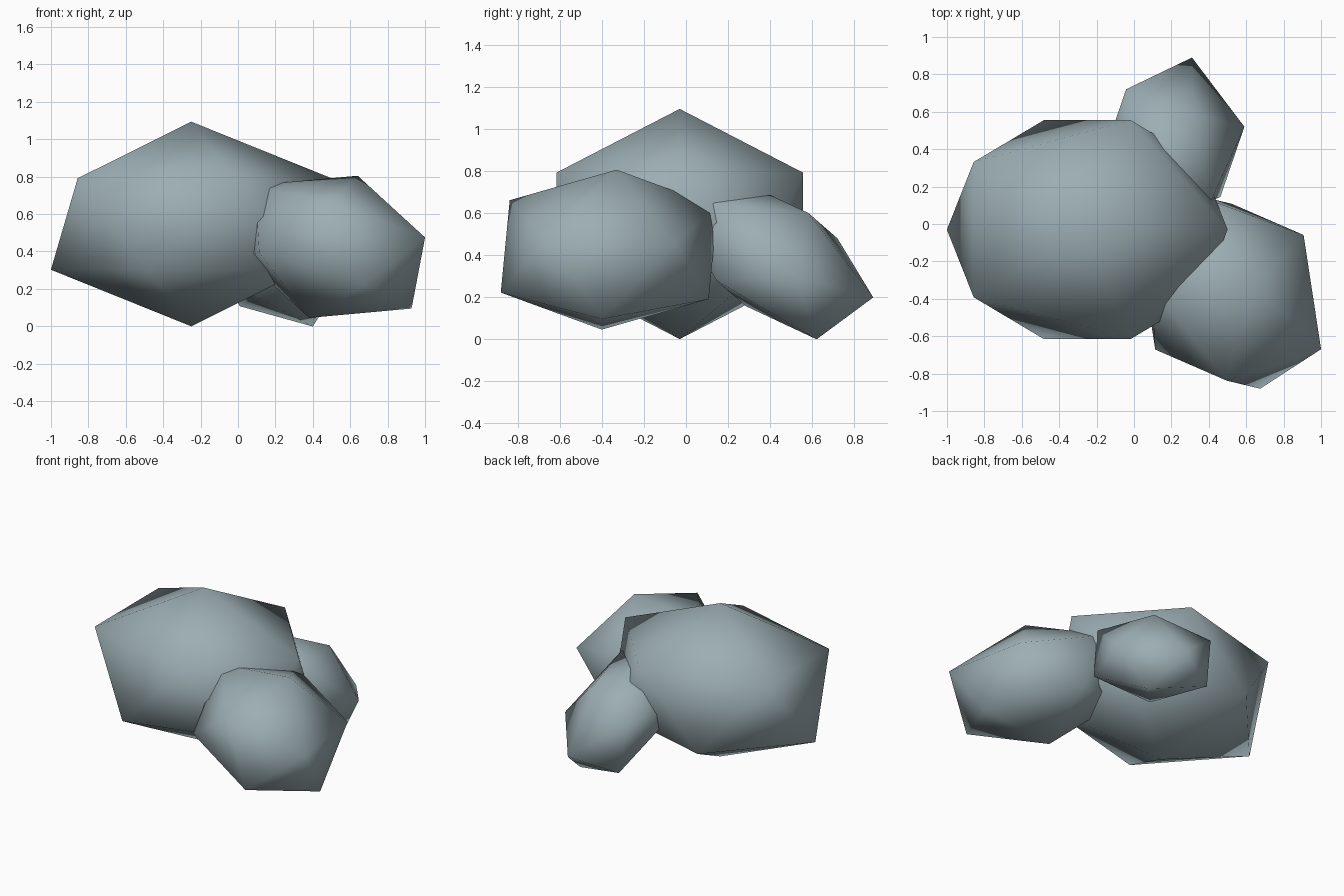
import bpy
import bmesh
from mathutils import Matrix, Vector

cube = bpy.data.objects.get("Cube")
if cube:
    bpy.data.objects.remove(cube, do_unlink=True)

# Single blue-grey stone colour
stone = bpy.data.materials.new("blue_grey_stone")
stone.use_nodes = True
colour = (0.33, 0.42, 0.45, 1.0)
stone.diffuse_color = colour
bsdf = stone.node_tree.nodes["Principled BSDF"]
bsdf.inputs["Base Color"].default_value = colour
bsdf.inputs["Roughness"].default_value = 0.9


def boulder(name, centre, axis_x, axis_y, axis_z):
    """Smooth-shaded 20-sided rock, stretched along three half-axes."""
    shape = Matrix((axis_x, axis_y, axis_z)).transposed().to_4x4()
    bm = bmesh.new()
    bmesh.ops.create_icosphere(bm, subdivisions=1, radius=1.0)
    bm.transform(shape)
    bmesh.ops.recalc_face_normals(bm, faces=bm.faces)
    for face in bm.faces:
        face.smooth = True
    mesh = bpy.data.meshes.new(name)
    bm.to_mesh(mesh)
    bm.free()
    mesh.materials.append(stone)
    obj = bpy.data.objects.new(name, mesh)
    obj.location = Vector(centre)
    bpy.context.collection.objects.link(obj)
    return obj


# Large upright rock
boulder("large_rock", (-0.25, -0.03, 0.547),
        (0.839, 0, 0), (0, 0.688, 0), (0, 0, 0.547))

# Medium tilted rock at the front
boulder("front_rock", (0.51, -0.365, 0.425),
        (0.483, -0.358, -0.134), (0.241, 0.458, -0.12), (0.13, 0.035, 0.38))

# Small tilted rock at the back
boulder("back_rock", (0.21, 0.433, 0.378),
        (0.375, -0.131, 0.006), (0.049, 0.023, -0.353), (0.1, 0.457, -0.18))
